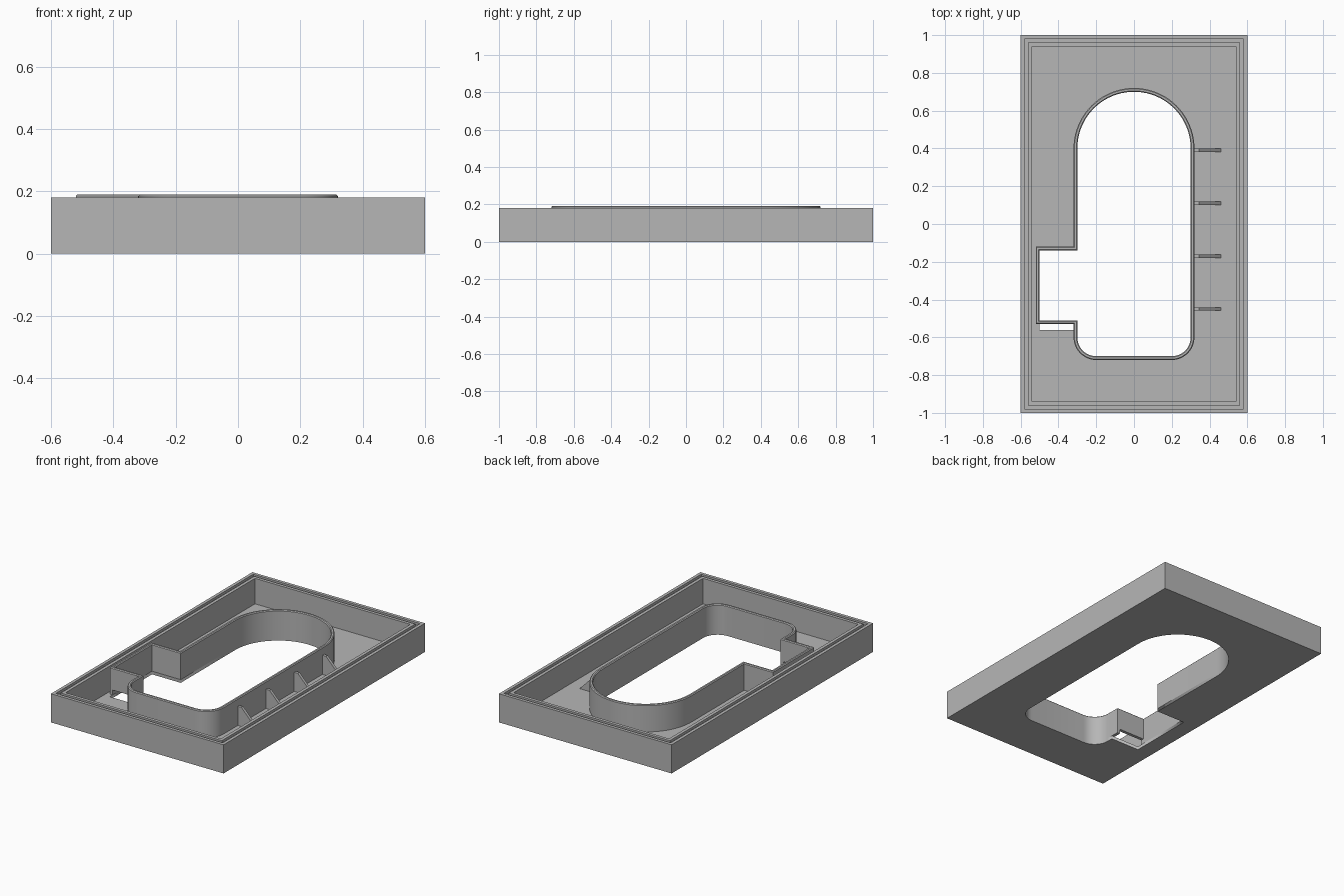
import bpy, bmesh, math
from mathutils import Vector

cube = bpy.data.objects.get("Cube")
if cube:
    bpy.data.objects.remove(cube)

grey = bpy.data.materials.new("plain_grey")
grey.use_nodes = True
grey.diffuse_color = (0.47, 0.47, 0.47, 1)
grey.node_tree.nodes["Principled BSDF"].inputs["Base Color"].default_value = (0.47, 0.47, 0.47, 1)

FLOOR = 0.02


def add_object(name, data):
    ob = bpy.data.objects.new(name, data)
    bpy.context.collection.objects.link(ob)
    data.materials.append(grey)
    return ob


def activate(ob):
    bpy.ops.object.select_all(action='DESELECT')
    ob.select_set(True)
    bpy.context.view_layer.objects.active = ob


def arc(cx, cy, r, start, end, steps):
    angles = [math.radians(start + (end - start) * i / steps) for i in range(steps + 1)]
    return [(cx + r * math.cos(a), cy + r * math.sin(a)) for a in angles]


def rectangle(inset):
    x, y = 0.6 - inset, 1 - inset
    return [(x, -y), (x, y), (-x, y), (-x, -y)]


def opening(offset, notch_front=-0.51):
    """Arched opening with a square notch on one side, counter-clockwise."""
    d = offset
    pts = arc(0, 0.40, 0.30 + d, 0, 180, 40)
    pts += [(-0.30 - d, -0.14 + d), (-0.50 - d, -0.14 + d),
            (-0.50 - d, notch_front - d), (-0.30 - d, notch_front - d)]
    pts += arc(-0.20, -0.60, 0.10 + d, 180, 270, 10)
    pts += arc(0.20, -0.60, 0.10 + d, 270, 360, 10)
    return pts


def sweep(name, outline, section):
    """Carry a closed (offset, height) section around an outline."""
    bm = bmesh.new()
    rings = [[bm.verts.new((x, y, z)) for x, y in outline(d)] for d, z in section]
    for k, a in enumerate(rings):
        b = rings[(k + 1) % len(rings)]
        for i in range(len(a)):
            j = (i + 1) % len(a)
            bm.faces.new((a[i], a[j], b[j], b[i]))
    bmesh.ops.recalc_face_normals(bm, faces=bm.faces)
    mesh = bpy.data.meshes.new(name)
    bm.to_mesh(mesh)
    bm.free()
    return add_object(name, mesh)


# Outer wall with a seal groove along its top
T = 0.18
sweep("outer_wall", rectangle,
      [(0, 0), (0, T), (0.02, T), (0.02, T - 0.015), (0.04, T - 0.015),
       (0.04, T), (0.06, T), (0.06, 0)])

# Floor plate with the opening left out
curve = bpy.data.curves.new("floor", 'CURVE')
curve.dimensions = '2D'
curve.fill_mode = 'BOTH'
curve.extrude = FLOOR / 2
for pts in (rectangle(0.06), opening(0, -0.56)):
    spline = curve.splines.new('POLY')
    spline.points.add(len(pts) - 1)
    for p, (x, y) in zip(spline.points, pts):
        p.co = (x, y, 0, 1)
    spline.use_cyclic_u = True
floor = add_object("floor", curve)
floor.location.z = FLOOR / 2
activate(floor)
bpy.ops.object.convert(target='MESH')

# Inner wall around the opening, with softened top edges
H, W, B = 0.19, 0.02, 0.005
inner_wall = sweep("inner_wall", opening,
                   [(0, FLOOR), (0, H - B), (B, H), (W - B, H), (W, H - B), (W, FLOOR)])

# Slot under the front side of the notch
bpy.ops.mesh.primitive_cube_add(size=1, location=(-0.41, -0.53, 0.02))
cutter = bpy.context.object
cutter.name = "slot_cutter"
cutter.hide_render = True
cutter.scale = (0.18, 0.06, 0.06)
slot = inner_wall.modifiers.new("slot", 'BOOLEAN')
slot.operation = 'DIFFERENCE'
slot.solver = 'EXACT'
slot.object = cutter
activate(inner_wall)
bpy.ops.object.modifier_apply(modifier=slot.name)
bpy.data.objects.remove(cutter)
activate(inner_wall)
bpy.ops.object.shade_smooth_by_angle(angle=math.radians(30))

# Sloped ribs bracing the straight side of the inner wall
profile = [(0.315, FLOOR), (0.46, FLOOR), (0.345, 0.14), (0.315, 0.14)]
for n in range(4):
    y = 0.39 - 0.28 * n
    bm = bmesh.new()
    face = bm.faces.new([bm.verts.new((x, y - 0.009, z)) for x, z in profile])
    grown = bmesh.ops.extrude_face_region(bm, geom=[face])["geom"]
    bmesh.ops.translate(bm, vec=Vector((0, 0.018, 0)),
                        verts=[v for v in grown if isinstance(v, bmesh.types.BMVert)])
    bmesh.ops.recalc_face_normals(bm, faces=bm.faces)
    mesh = bpy.data.meshes.new("rib")
    bm.to_mesh(mesh)
    bm.free()
    add_object(f"rib_{n + 1}", mesh)
